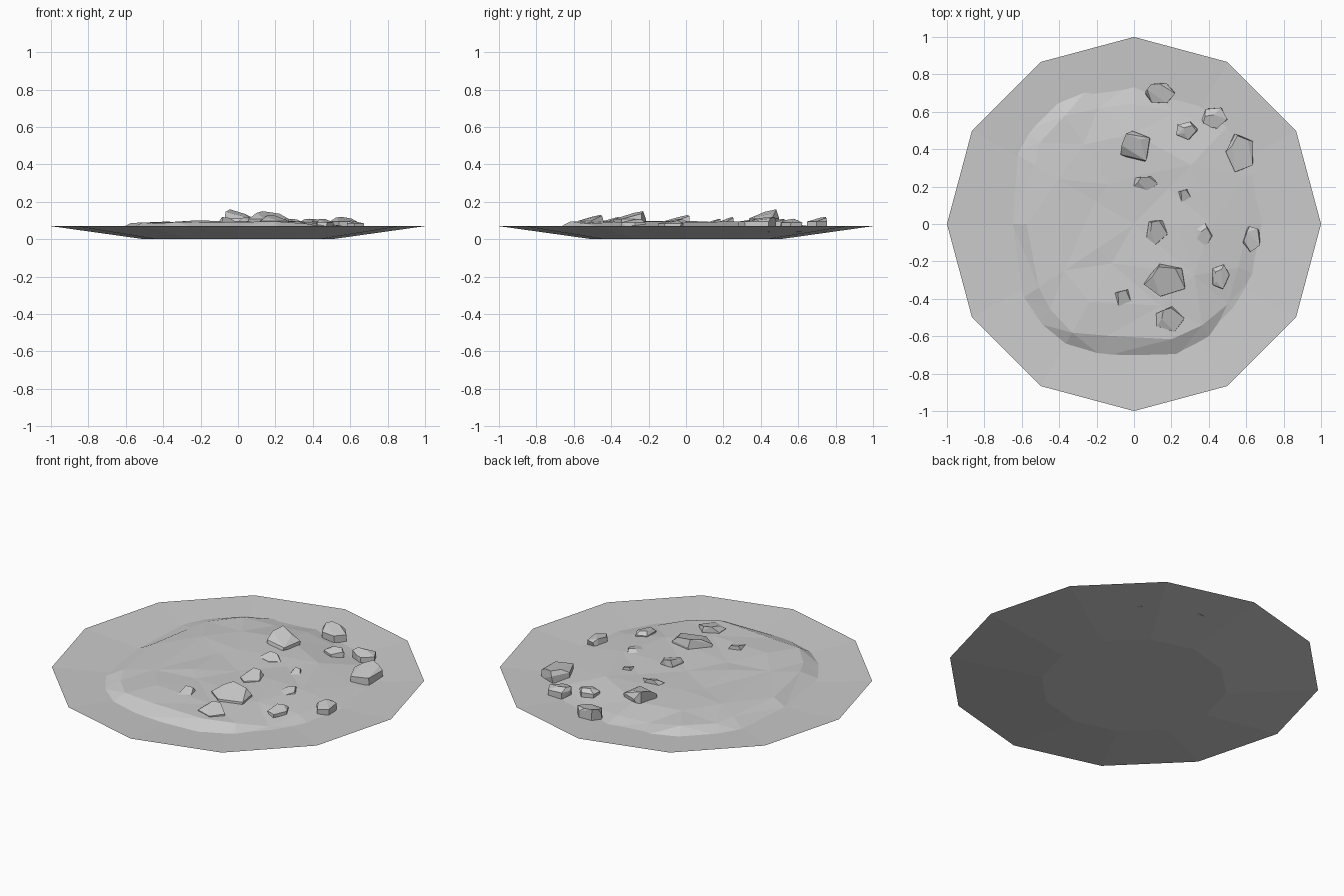
import bpy, bmesh, math, random
from mathutils import Vector

if "Cube" in bpy.data.objects:
    bpy.data.objects.remove(bpy.data.objects["Cube"], do_unlink=True)
random.seed(7)

stone = bpy.data.materials.new("grey stone")
stone.use_nodes = True
stone.diffuse_color = (0.6, 0.6, 0.6, 1)
stone.node_tree.nodes["Principled BSDF"].inputs["Base Color"].default_value = stone.diffuse_color


def finish(bm, name):
    bmesh.ops.recalc_face_normals(bm, faces=bm.faces)
    mesh = bpy.data.meshes.new(name)
    bm.to_mesh(mesh)
    bm.free()
    mesh.materials.append(stone)
    obj = bpy.data.objects.new(name, mesh)
    bpy.context.collection.objects.link(obj)
    return obj


def bridge(bm, lower, upper):
    n = len(lower)
    for i in range(n):
        j = (i + 1) % n
        bm.faces.new((lower[i], lower[j], upper[j], upper[i]))


# Shallow twelve-sided dish
def circle(bm, radius, z):
    return [bm.verts.new((radius * math.cos(i * math.tau / 12),
                          radius * math.sin(i * math.tau / 12), z)) for i in range(12)]


bm = bmesh.new()
rings = [circle(bm, r, z) for r, z in ((0.5, 0), (1, 0.07), (0.6, 0.045))]
bm.faces.new(rings[0])
bm.faces.new(rings[2])
for a, b in zip(rings, rings[1:]):
    bridge(bm, a, b)
finish(bm, "dish")

# Faceted ground mound: outline in hundredths, shrunk into rings
outline = [(70, 0), (66, 28), (52, 54), (27, 72), (0, 76), (-23, 74), (-42, 66),
           (-58, 50), (-64, 38), (-65, 0), (-60, -40), (-52, -53), (-37, -65),
           (-17, -71), (23, -71), (41, -61), (55, -47), (65, -27)]
bm = bmesh.new()
mound = []
for scale, height, wobble in ((1, 0.047, 0), (0.87, 0.088, 0.01), (0.62, 0.092, 0.009), (0.34, 0.093, 0.006)):
    ring = []
    for i, (x, y) in enumerate(outline):
        if scale < 0.7 and i % 2:
            continue
        s = scale / 100
        if wobble:
            s *= random.uniform(0.94, 1.05)
        # the right and rear edges fade out gently
        fade = 0.022 if scale == 0.87 and (x > 45 or y > 70) else 0
        z = height - fade + random.uniform(-wobble, wobble)
        ring.append(bm.verts.new((x * s, y * s, z)))
    mound.append(ring)
bridge(bm, mound[0], mound[1])
wide, narrow = mound[1], mound[2]
for i in range(len(narrow)):
    a, b, c = wide[2 * i], wide[2 * i + 1], wide[(2 * i + 2) % len(wide)]
    p, q = narrow[i], narrow[(i + 1) % len(narrow)]
    for face in ((a, b, p), (p, b, q), (b, c, q)):
        bm.faces.new(face)
bridge(bm, mound[2], mound[3])
centre = bm.verts.new((0, 0, 0.088))
for i, v in enumerate(mound[3]):
    bm.faces.new((v, mound[3][(i + 1) % len(mound[3])], centre))
bmesh.ops.triangulate(bm, faces=bm.faces)
finish(bm, "mound")


# Chipped rocks: centre, half sizes and top in hundredths, then sides, turn
# and the lean of the top facet
def rock(index, x, y, rx, ry, top, sides, turn, lean_x, lean_y):
    bm = bmesh.new()
    for level, (z, size) in enumerate(((4, 1), (top * 0.45 + 4, 1), (top, 0.58))):
        for i in range(sides):
            a = turn + (i + random.uniform(-0.15, 0.15)) * math.tau / sides
            lean = level == 2
            px = x + rx * (size * math.cos(a) + lean * lean_x * 0.3)
            py = y + ry * (size * math.sin(a) + lean * lean_y * 0.3)
            drop = lean * (0.2 * (top - 7) * (1 + math.cos(a + 1)))
            bm.verts.new(Vector((px, py, z - drop)) / 100)
    hull = bmesh.ops.convex_hull(bm, input=bm.verts)
    bmesh.ops.delete(bm, geom=hull["geom_interior"], context="VERTS")
    bmesh.ops.dissolve_limit(bm, angle_limit=0.2, verts=bm.verts, edges=bm.edges)
    finish(bm, f"rock_{index}")


rocks = [
    (14, 70, 8, 6, 12, 6, 0, -1, 1), (43, 57, 7, 6, 11, 5, 1, -1, -1),
    (57, 38, 8, 11, 12, 5, 2, 0, 1), (28, 50, 6, 5, 11, 5, 0, 1, 0),
    (1, 41, 9, 9, 16, 4, 2, -1, 1), (6, 22, 7, 4, 12, 5, 1, 0, 1),
    (27, 15, 4, 4, 11, 4, 1, 0, 1), (12, -4, 6, 7, 13, 5, 1, 0, 1),
    (37, -6, 5, 7, 11, 5, 0, 1, 0), (63, -8, 5, 7, 10, 5, 2, -1, 0),
    (17, -30, 12, 9, 15, 5, 2, 0, 1), (46, -28, 5, 7, 11, 5, 0, 0, 0),
    (-6, -40, 5, 6, 12, 4, 1, 0, 1), (19, -51, 8, 7, 13, 5, 0, 0, 1)]
for n, spec in enumerate(rocks, 1):
    rock(n, *spec)
